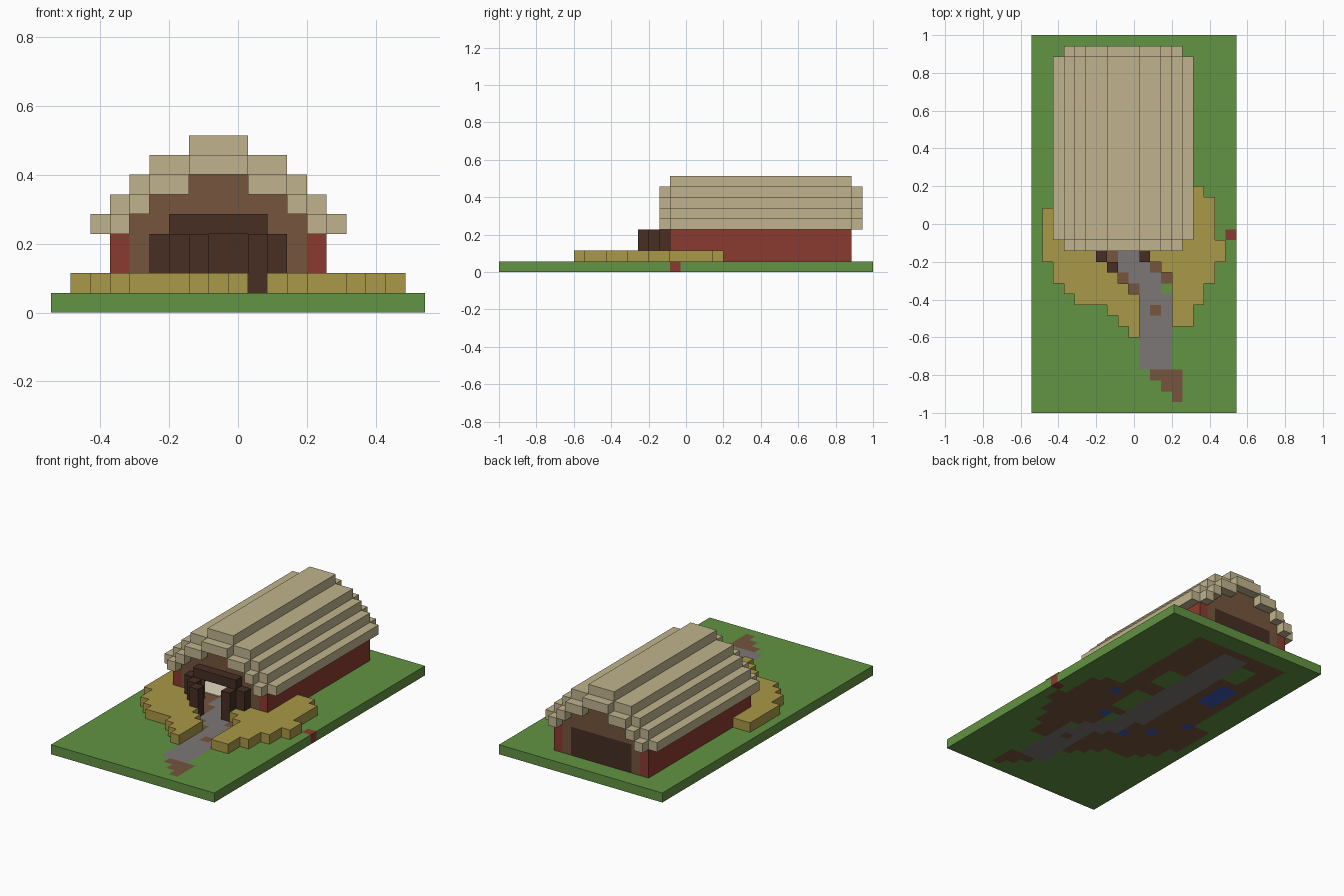
import bpy
import bmesh
from mathutils import Vector

if "Cube" in bpy.data.objects:
    bpy.data.objects.remove(bpy.data.objects["Cube"])

NX, NY = 19, 35
U = 2 / NY  # one block


def material(name, r, g, b):
    m = bpy.data.materials.new(name)
    m.use_nodes = True
    col = [(c / 255 / 12.92) if c < 11 else ((c / 255 + 0.055) / 1.055) ** 2.4
           for c in (r, g, b)] + [1]
    m.diffuse_color = col
    bsdf = m.node_tree.nodes["Principled BSDF"]
    bsdf.inputs["Base Color"].default_value = col
    bsdf.inputs["Roughness"].default_value = 0.9
    return m


GRASS = material("grass_green", 98, 147, 66)
THATCH = material("thatch_cream", 192, 180, 141)
DIRT = material("earth_brown", 117, 85, 61)
TIMBER = material("dark_timber", 71, 46, 36)
RED = material("brick_red", 139, 59, 48)
STRAW = material("straw_yellow", 170, 152, 71)
STONE = material("path_grey", 124, 119, 118)
WATER = material("water_blue", 62, 88, 180)
PALE = material("pale_mat", 226, 218, 196)


def box(i, j, k):
    """All block positions inside three inclusive ranges."""
    return [(a, b, c) for a in range(i[0], i[1] + 1)
            for b in range(j[0], j[1] + 1) for c in range(k[0], k[1] + 1)]


def blocks(name, cells):
    """One mesh of unit blocks {position: material}, hidden faces left out."""
    bm = bmesh.new()
    mats = list(dict.fromkeys(cells.values()))
    verts = {}

    def vert(p):
        key = tuple(round(c) for c in p)
        if key not in verts:
            x, y, z = key
            verts[key] = bm.verts.new(((x - NX / 2) * U, (y - NY / 2) * U, z * U))
        return verts[key]

    for pos, mat in cells.items():
        for axis in range(3):
            for side in (0, 1):
                near = list(pos)
                near[axis] += 2 * side - 1
                if tuple(near) in cells:
                    continue
                base = Vector(pos)
                base[axis] += side
                a, b = Vector((0, 0, 0)), Vector((0, 0, 0))
                a[(axis + 1) % 3] = 1
                b[(axis + 2) % 3] = 1
                quad = [base, base + a, base + a + b, base + b]
                if not side:
                    quad.reverse()
                face = bm.faces.new([vert(p) for p in quad])
                face.material_index = mats.index(mat)
    mesh = bpy.data.meshes.new(name)
    bm.to_mesh(mesh)
    bm.free()
    for m in mats:
        mesh.materials.append(m)
    ob = bpy.data.objects.new(name, mesh)
    bpy.context.collection.objects.link(ob)
    return ob


# Straw beds: column -> first and last row
left_bed = {1: (14, 18), 2: (12, 18), 3: (11, 15), 4: (10, 15), 5: (10, 14),
            6: (10, 13), 7: (9, 12), 8: (8, 11), 9: (7, 10)}
right_bed = {11: (14, 15), 12: (13, 15), 13: (8, 15), 14: (8, 20),
             15: (10, 20), 16: (12, 19), 17: (14, 15)}
posts = [(5, 15), (6, 14), (7, 13), (10, 14), (11, 15)]
bed_cells = []
for name, bed in (("straw_bed_right", left_bed), ("straw_bed_left", right_bed)):
    cells = [c for i, rows in bed.items() for c in box((i, i), rows, (1, 1))
             if c[:2] not in posts]
    bed_cells += cells
    blocks(name, dict.fromkeys(cells, STRAW))

# Ground slab, coloured block by block
ground = dict.fromkeys(box((0, NX - 1), (0, NY - 1), (0, 0)), GRASS)


def paint(mat, i, j):
    ground.update(dict.fromkeys(box(i, j, (0, 0)), mat))


for i, j, k in bed_cells:
    ground[i, j, 0] = DIRT
paint(DIRT, (3, 13), (16, 32))
paint(DIRT, (5, 7), (13, 15))
paint(GRASS, (10, 11), (17, 20))
paint(GRASS, (10, 11), (23, 25))
paint(GRASS, (5, 6), (28, 30))
paint(STONE, (10, 12), (4, 10))
paint(STONE, (10, 11), (11, 11))
paint(STONE, (9, 11), (12, 12))
paint(STONE, (8, 10), (13, 13))
paint(STONE, (8, 9), (14, 15))
paint(STONE, (7, 9), (16, 31))
for step in range(3):
    paint(DIRT, (11 + step, 13), (3 - step, 3 - step))
for spot in ((8, 12), (9, 11), (11, 13), (12, 12), (11, 9)):
    paint(DIRT, (spot[0],) * 2, (spot[1],) * 2)
paint(WATER, (4, 5), (23, 26))
for spot in ((13, 19), (11, 15), (7, 13), (5, 15), (3, 18)):
    paint(WATER, (spot[0],) * 2, (spot[1],) * 2)
paint(RED, (18, 18), (16, 16))
base = blocks("ground_slab", ground)

# Water shows only underneath: earth on the upper faces
slab = base.data
names = [m.name for m in slab.materials]
for f in slab.polygons:
    if f.normal.z > 0.5 and names[f.material_index] == WATER.name:
        f.material_index = names.index(DIRT.name)

# Hall walls: red long sides, earth gables, dark timber panel at the back
walls = {}
for i in (3, 13):
    walls.update(dict.fromkeys(box((i, i), (16, 32), (1, 3)), RED))
for j in (16, 32):
    for i, k in (((4, 12), (1, 4)), ((5, 11), (5, 5)), ((7, 9), (6, 6))):
        walls.update(dict.fromkeys(box(i, (j, j), k), DIRT))
walls.update(dict.fromkeys(box((5, 11), (32, 32), (1, 3)), TIMBER))
for c in box((6, 10), (16, 16), (1, 3)):
    del walls[c]
blocks("hall_walls", walls)

# Thatched roof: half profile of (column, layer), mirrored about column 8
half = [(2, 4), (3, 4), (3, 5), (4, 5), (4, 6), (5, 6), (6, 6),
        (5, 7), (6, 7), (7, 7), (8, 7), (7, 8), (8, 8)]
rim = [(3, 4), (4, 5), (5, 6), (6, 6), (7, 7), (8, 7)]
roof = {}
for profile, rows in ((half, range(16, 33)), (rim, (15, 33))):
    for i, k in profile:
        for j in rows:
            roof[i, j, k] = roof[16 - i, j, k] = THATCH
blocks("thatched_roof", roof)

# Porch posts and lintel
porch = {}
for i, j in posts:
    porch.update(dict.fromkeys(box((i, i), (j, j), (1, 3)), TIMBER))
porch.update(dict.fromkeys(box((6, 10), (15, 15), (4, 4)), TIMBER))
blocks("timber_porch", porch)

# Pale mat on the hall floor
mat = blocks("floor_mat", dict.fromkeys(box((4, 6), (18, 22), (0, 0)), PALE))
for v in mat.data.vertices:
    v.co.z = U + (0.006 if v.co.z > U / 2 else 0.001)
